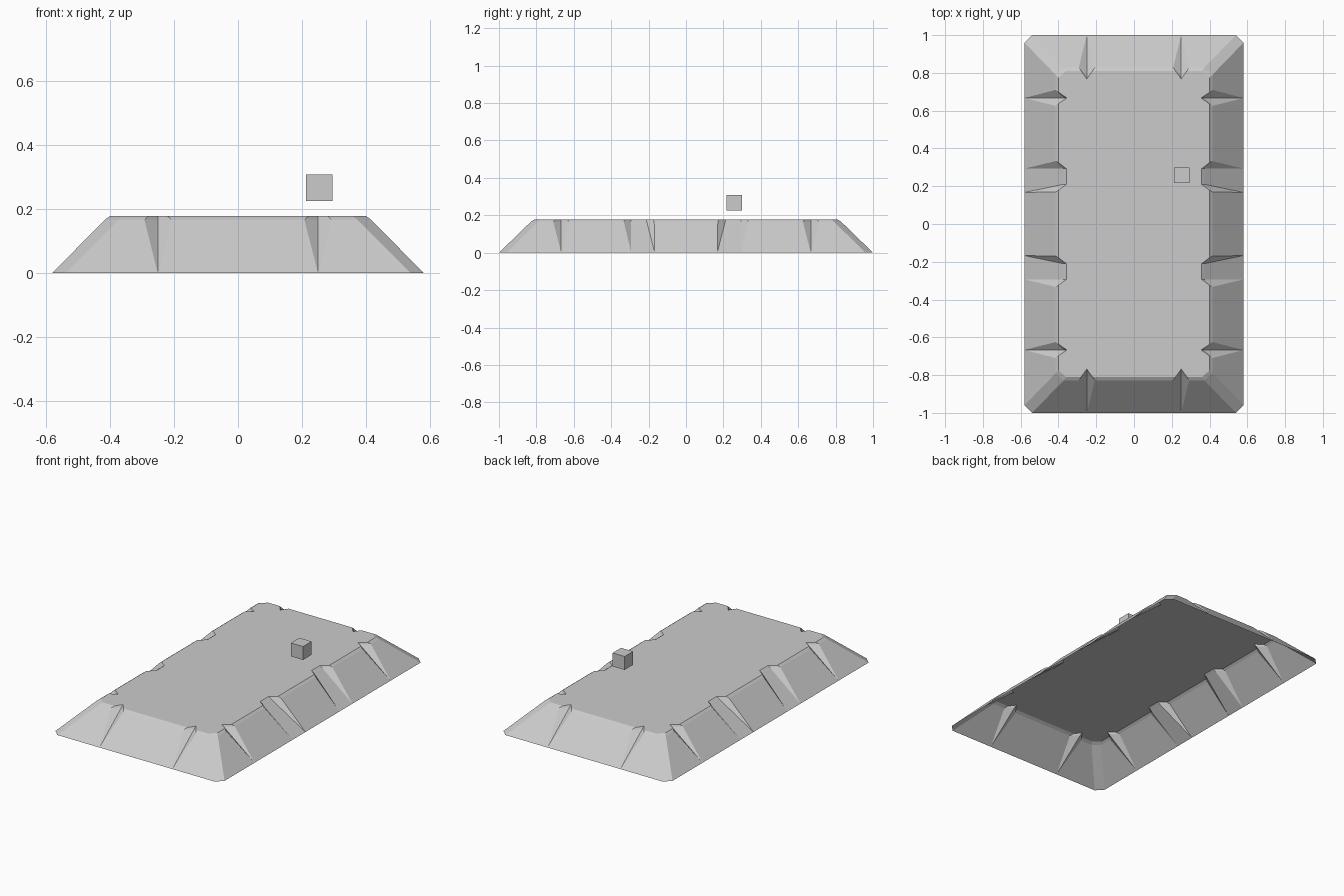
import bpy, bmesh

if "Cube" in bpy.data.objects:
    bpy.data.objects.remove(bpy.data.objects["Cube"])

# heights of the three outline rings: ground, rim of slope, flat top
Z = (0.0, 0.167, 0.178)


def long_side(base, rim, lip, depth=0.0):
    """Column of three points on the +x slope; depth pushes a groove inward."""
    return [(0.58, base), (0.415 - depth, rim), (0.40 - depth, lip)]


def short_side(base, rim, lip, depth=0.0):
    """Column of three points on the +y slope."""
    return [(base, 1.0), (rim, 0.828 - depth), (lip, 0.81 - depth)]


# one quadrant of the outline, running from the long side round to the short side
quadrant = [
    # wide flat groove
    long_side(0.167, 0.17, 0.178),
    long_side(0.167, 0.21, 0.21, 0.042),
    long_side(0.293, 0.293, 0.293, 0.042),
    long_side(0.293, 0.333, 0.325),
    # narrow V groove
    long_side(0.667, 0.625, 0.637),
    long_side(0.667, 0.667, 0.667, 0.045),
    long_side(0.667, 0.71, 0.697),
    # cut corner
    [(0.58, 0.96), (0.415, 0.79), (0.40, 0.775)],
    [(0.54, 1.0), (0.372, 0.828), (0.36, 0.81)],
    # V groove on the short side
    short_side(0.25, 0.292, 0.28),
    short_side(0.25, 0.25, 0.25, 0.042),
    short_side(0.25, 0.207, 0.22),
]


def link(name, bm):
    mesh = bpy.data.meshes.new(name)
    bm.to_mesh(mesh)
    bm.free()
    obj = bpy.data.objects.new(name, mesh)
    bpy.context.collection.objects.link(obj)
    return obj


# sloped slab shell, open underneath
bm = bmesh.new()
columns = []
for sx, sy in ((1, 1), (-1, 1), (-1, -1), (1, -1)):
    order = quadrant if sx * sy > 0 else reversed(quadrant)
    for col in order:
        columns.append([bm.verts.new((sx * x, sy * y, z))
                        for (x, y), z in zip(col, Z)])
for i, a in enumerate(columns):
    b = columns[(i + 1) % len(columns)]
    for k in range(2):
        bm.faces.new((a[k], b[k], b[k + 1], a[k + 1]))
bm.faces.new([c[2] for c in columns])
bmesh.ops.remove_doubles(bm, verts=bm.verts[:], dist=0.0005)
link("grooved_slab", bm)

# small floating block
bm = bmesh.new()
bmesh.ops.create_cube(bm, size=0.083)
block = link("small_block", bm)
block.location = (0.253, 0.258, 0.266)
